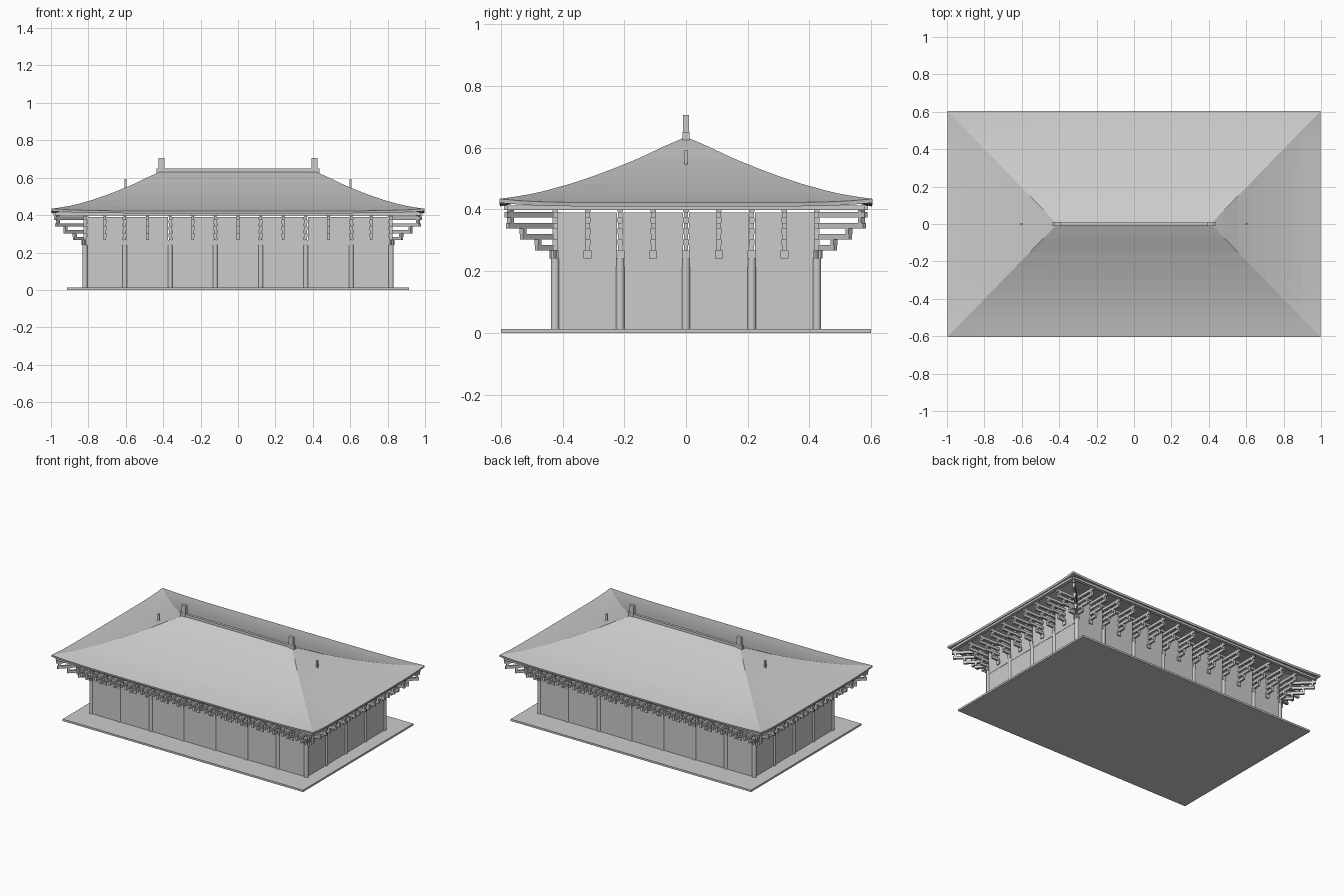
import bpy, bmesh, math
from mathutils import Matrix, Vector

if "Cube" in bpy.data.objects:
    bpy.data.objects.remove(bpy.data.objects["Cube"])

COL_X = [0.122, 0.363, 0.605, 0.818]
XS = [-x for x in reversed(COL_X)] + COL_X
YS = [-0.424, -0.213, 0.0, 0.213, 0.424]
WX, WY = 0.818, 0.424


def finish(name, bm):
    me = bpy.data.meshes.new(name)
    bm.to_mesh(me)
    bm.free()
    ob = bpy.data.objects.new(name, me)
    bpy.context.collection.objects.link(ob)
    return ob


def add_box(bm, x0, x1, y0, y1, z0, z1, mat=Matrix()):
    m = mat @ Matrix.Translation(((x0 + x1) / 2, (y0 + y1) / 2, (z0 + z1) / 2))
    bmesh.ops.create_cube(bm, size=1, matrix=m @ Matrix.Diagonal((x1 - x0, y1 - y0, z1 - z0, 1)))


def box(name, *dims):
    bm = bmesh.new()
    add_box(bm, *dims)
    return finish(name, bm)


def ring(name, hx, hy, w, z0, z1):
    bm = bmesh.new()
    for s in (-1, 1):
        add_box(bm, -hx, hx, s * hy - w / 2, s * hy + w / 2, z0, z1)
        add_box(bm, s * hx - w / 2, s * hx + w / 2, -hy, hy, z0, z1)
    return finish(name, bm)


# Platform
box("platform", -0.915, 0.915, -0.6, 0.6, 0, 0.013)

# Perimeter columns
perimeter = [(x, s * WY) for x in XS for s in (-1, 1)]
perimeter += [(s * WX, y) for y in YS[1:-1] for s in (-1, 1)]
bm = bmesh.new()
for x, y in perimeter:
    bmesh.ops.create_cone(bm, cap_ends=True, segments=16, radius1=0.014, radius2=0.014, depth=0.23,
                          matrix=Matrix.Translation((x, y, 0.128)))
cols = finish("columns", bm)
for p in cols.data.polygons:
    p.use_smooth = len(p.vertices) == 4

# Wall panels between the columns, leaving open slots behind the brackets
lower, upper = bmesh.new(), bmesh.new()
for s in (-1, 1):
    for a, b in zip(XS, XS[1:]):
        add_box(lower, a + 0.01, b - 0.01, s * WY - 0.006, s * WY + 0.006, 0.013, 0.215)
        add_box(upper, a + 0.01, b - 0.01, s * WY - 0.006, s * WY + 0.006, 0.215, 0.39)
    for a, b in zip(YS, YS[1:]):
        add_box(lower, s * WX - 0.005, s * WX + 0.005, a + 0.01, b - 0.01, 0.013, 0.215)
        add_box(upper, s * WX - 0.007, s * WX + 0.007, a + 0.01, b - 0.01, 0.215, 0.39)
finish("lower_walls", lower)
finish("upper_walls", upper)

# Stepped eave brackets: cap block, four tiers of arms, spacer blocks at the steps
REACH = [0.06, 0.11, 0.155, 0.16]


def bracket(bm, x, y, angle, k=1.0):
    m = Matrix.Translation((x, y, 0)) @ Matrix.Rotation(angle, 4, 'Z')
    add_box(bm, -0.013, 0.013, -0.013, 0.013, 0.24, 0.266, m)
    for i, r in enumerate(REACH):
        z = 0.266 + 0.036 * i
        add_box(bm, -0.02, r * k, -0.007, 0.007, z, z + 0.018, m)
        e = min(r, 0.15) * k
        add_box(bm, e - 0.014, e, -0.009, 0.009, z + 0.018, z + 0.036, m)


def with_middles(vals):
    return sorted(vals + [(a + b) / 2 for a, b in zip(vals, vals[1:])])


bm = bmesh.new()
for s in (-1, 1):
    for x in with_middles(XS):
        bracket(bm, x, s * WY, s * math.pi / 2)
    for y in with_middles(YS):
        bracket(bm, s * WX, y, 0 if s > 0 else math.pi)
    for t in (-1, 1):
        bracket(bm, s * WX, t * WY, math.atan2(t, s), 1.41)
finish("eave_brackets", bm)

# Beams carrying the eaves
ring("eave_beam", 0.975, 0.578, 0.022, 0.398, 0.413)
ring("wall_beam", WX, WY, 0.016, 0.4, 0.415)

# Curved hip roof with lightly lifted corners
PROFILE = [(0, 0.635), (0.125, 0.602), (0.25, 0.566), (0.375, 0.535), (0.5, 0.506),
           (0.625, 0.48), (0.75, 0.457), (0.83, 0.444), (0.92, 0.432), (1, 0.422)]
N = 20
bm = bmesh.new()
for side in range(4):
    rows = []
    for t, z in PROFILE:
        hx, hy = 0.41 + 0.588 * t, 0.605 * t
        c = [Vector((-hx, -hy)), Vector((hx, -hy)), Vector((hx, hy)), Vector((-hx, hy))]
        a, b = c[side], c[(side + 1) % 4]
        row = []
        for i in range(N + 1):
            u = 2 * i / N - 1
            p = a.lerp(b, i / N)
            row.append(bm.verts.new((p.x, p.y, z + 0.012 * t ** 4 * abs(u) ** 6)))
        rows.append(row)
    for r0, r1 in zip(rows, rows[1:]):
        for i in range(N):
            bm.faces.new((r0[i], r1[i], r1[i + 1], r0[i + 1]))
bmesh.ops.remove_doubles(bm, verts=bm.verts, dist=1e-5)
bmesh.ops.dissolve_degenerate(bm, edges=bm.edges, dist=1e-5)
bmesh.ops.recalc_face_normals(bm, faces=bm.faces)
if sum(f.normal.z for f in bm.faces) < 0:
    bmesh.ops.reverse_faces(bm, faces=bm.faces)
roof = finish("hip_roof", bm)
mod = roof.modifiers.new("thickness", 'SOLIDIFY')
mod.thickness = 0.013
mod.offset = -1

# Ridge, its end ornaments and the small hip-end finials
box("ridge", -0.41, 0.41, -0.009, 0.009, 0.625, 0.648)
for s, tag in ((-1, "left"), (1, "right")):
    box("ridge_base_" + tag, s * 0.415 - 0.02, s * 0.415 + 0.02, -0.012, 0.012, 0.625, 0.65)
    box("ridge_ornament_" + tag, s * 0.408 - 0.016, s * 0.408 + 0.016, -0.01, 0.01, 0.64, 0.706)
    box("end_finial_" + tag, s * 0.602 - 0.006, s * 0.602 + 0.006, -0.005, 0.005, 0.53, 0.593)
